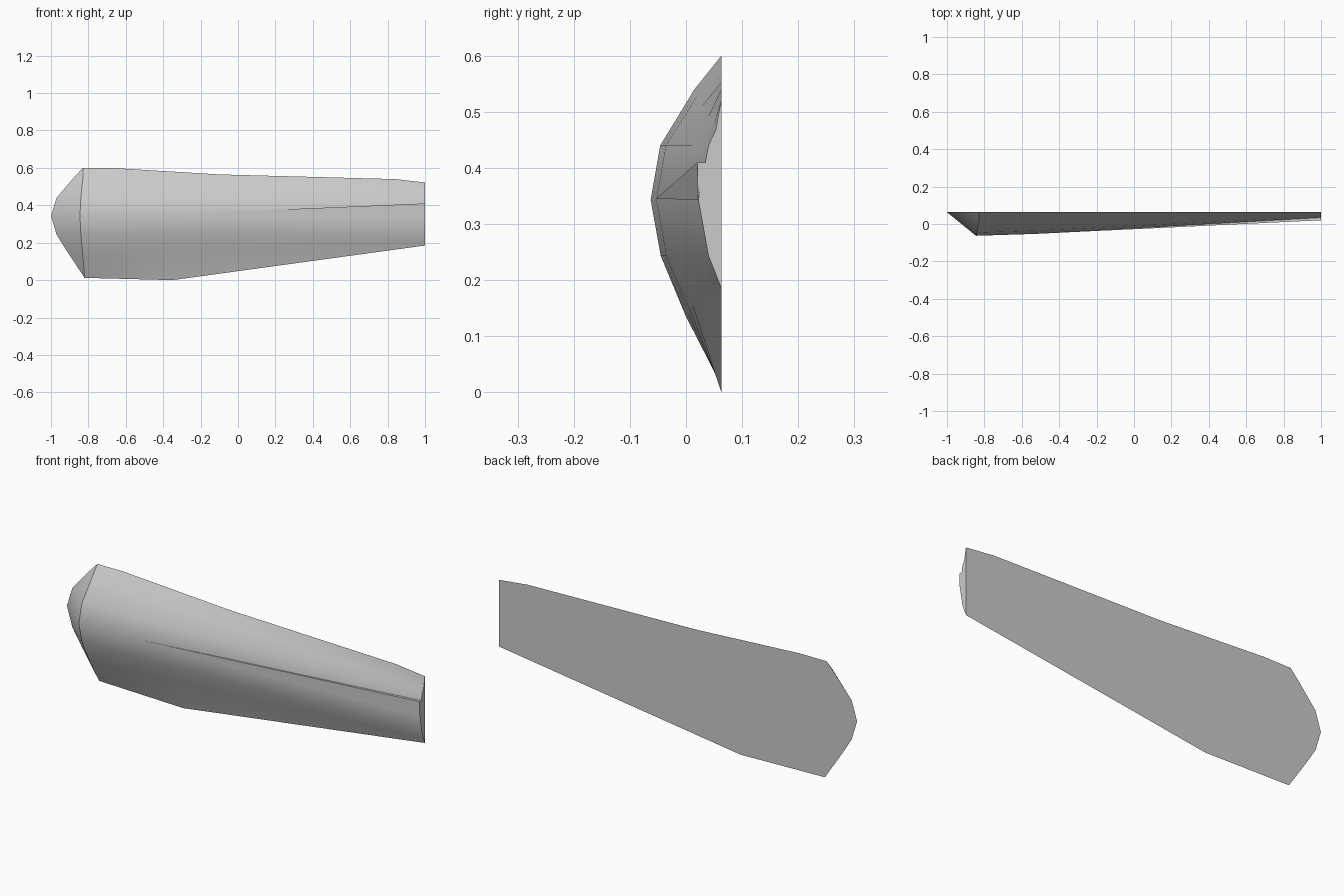
import bpy, bmesh
from mathutils import Vector

cube = bpy.data.objects.get("Cube")
if cube:
    bpy.data.objects.remove(cube)

BACK = 0.063   # plane of the flat back

grey = bpy.data.materials.new("light grey")
grey.use_nodes = True
colour = (0.6, 0.6, 0.6, 1)
grey.diffuse_color = colour
grey.node_tree.nodes["Principled BSDF"].inputs["Base Color"].default_value = colour


def interp(points, x):
    """Value at x on a polyline of (x, value) points."""
    for (x0, v0), (x1, v1) in zip(points, points[1:]):
        if x <= x1:
            return v0 + (v1 - v0) * max(0, x - x0) / (x1 - x0)
    return points[-1][1]


def finish(bm, name):
    bmesh.ops.remove_doubles(bm, verts=bm.verts, dist=0.0005)
    bmesh.ops.recalc_face_normals(bm, faces=bm.faces)
    mesh = bpy.data.meshes.new(name)
    bm.to_mesh(mesh)
    bm.free()
    mesh.materials.append(grey)
    obj = bpy.data.objects.new(name, mesh)
    bpy.context.collection.objects.link(obj)
    bpy.ops.object.select_all(action='DESELECT')
    obj.select_set(True)
    bpy.context.view_layer.objects.active = obj
    bpy.ops.object.shade_smooth_by_angle(angle=0.5)
    return obj


# Outline of the blade and depth of its front along the length
top_edge = [(-0.83, 0.60), (-0.68, 0.60), (-0.1, 0.565), (0.84, 0.54), (1, 0.522)]
bottom_edge = [(-0.82, 0.012), (-0.35, 0.0), (1, 0.185)]
ridge_depth = [(-0.845, -0.063), (-0.53, -0.053), (1, 0.022)]

# Blunt end: outline on the back plane, then the shoulder in front of it (x, y, z)
tip = [(-0.82, 0.012), (-0.915, 0.155), (-0.97, 0.243), (-1, 0.343),
       (-0.97, 0.44), (-0.885, 0.54), (-0.83, 0.60)]
sections = [[(x, BACK, z) for x, z in tip]]
shoulder = [(-0.82, BACK, 0.012), (-0.83, 0, 0.135), (-0.84, -0.045, 0.243),
            (-0.845, -0.063, 0.343), (-0.84, -0.046, 0.44),
            (-0.83, 0.015, 0.54), (-0.83, BACK, 0.60)]
sections.append(shoulder)

# Narrow end section, and the stations blended between both ends
end = [(BACK, 0.185), (0.052, 0.213), (0.04, 0.243), (0.022, 0.343),
       (0.04, 0.44), (0.053, 0.468), (BACK, 0.522)]
for x in (-0.68, -0.53, -0.35, -0.1, 0.4, 0.84, 1):
    t = (interp(ridge_depth, x) + 0.063) / 0.085    # follows the ridge bend
    s = (x + 0.84) / 1.84
    ring = []
    for (_, y0, z0), (y1, z1) in zip(shoulder, end):
        ring.append([x, y0 + (y1 - y0) * t, z0 + (z1 - z0) * s])
    ring[0][2] = interp(bottom_edge, x)
    ring[-1][2] = interp(top_edge, x)
    sections.append(ring)

# Blade: lofted front, flat back and flat narrow end
bm = bmesh.new()
rings = [[bm.verts.new(p) for p in ring] for ring in sections]
for a, b in zip(rings[1:], rings[2:]):
    for i in range(len(a) - 1):
        bm.faces.new((a[i], a[i + 1], b[i + 1], b[i]))
a, b = rings[0], rings[1]
for i in range(len(a) - 1):
    if i == 0:
        bm.faces.new((a[0], a[1], b[1]))
    elif i == len(a) - 2:
        bm.faces.new((a[i], a[i + 1], b[i]))
    else:
        bm.faces.new((a[i], a[i + 1], b[i + 1], b[i]))
bm.faces.new(rings[-1])
lower = [r[0] for r in rings[2:]]
upper = [r[-1] for r in rings[2:]]
bm.faces.new(rings[0] + upper + lower[::-1])
# The shoulder shares its end points with the outline
bmesh.ops.weld_verts(bm, targetmap={b[0]: a[0], b[-1]: a[-1]})
finish(bm, "blade")

# Ridge: slim wedge rising out of the front towards the narrow end
bm = bmesh.new()
points = [(-0.53, -0.053, 0.345), (1, 0.0215, 0.343), (1, 0.02, 0.41), (1, 0.036, 0.41)]
v = [bm.verts.new(Vector(p)) for p in points]
for tri in ((0, 1, 2), (0, 2, 3), (0, 3, 1), (1, 3, 2)):
    bm.faces.new([v[i] for i in tri])
finish(bm, "front_ridge")
